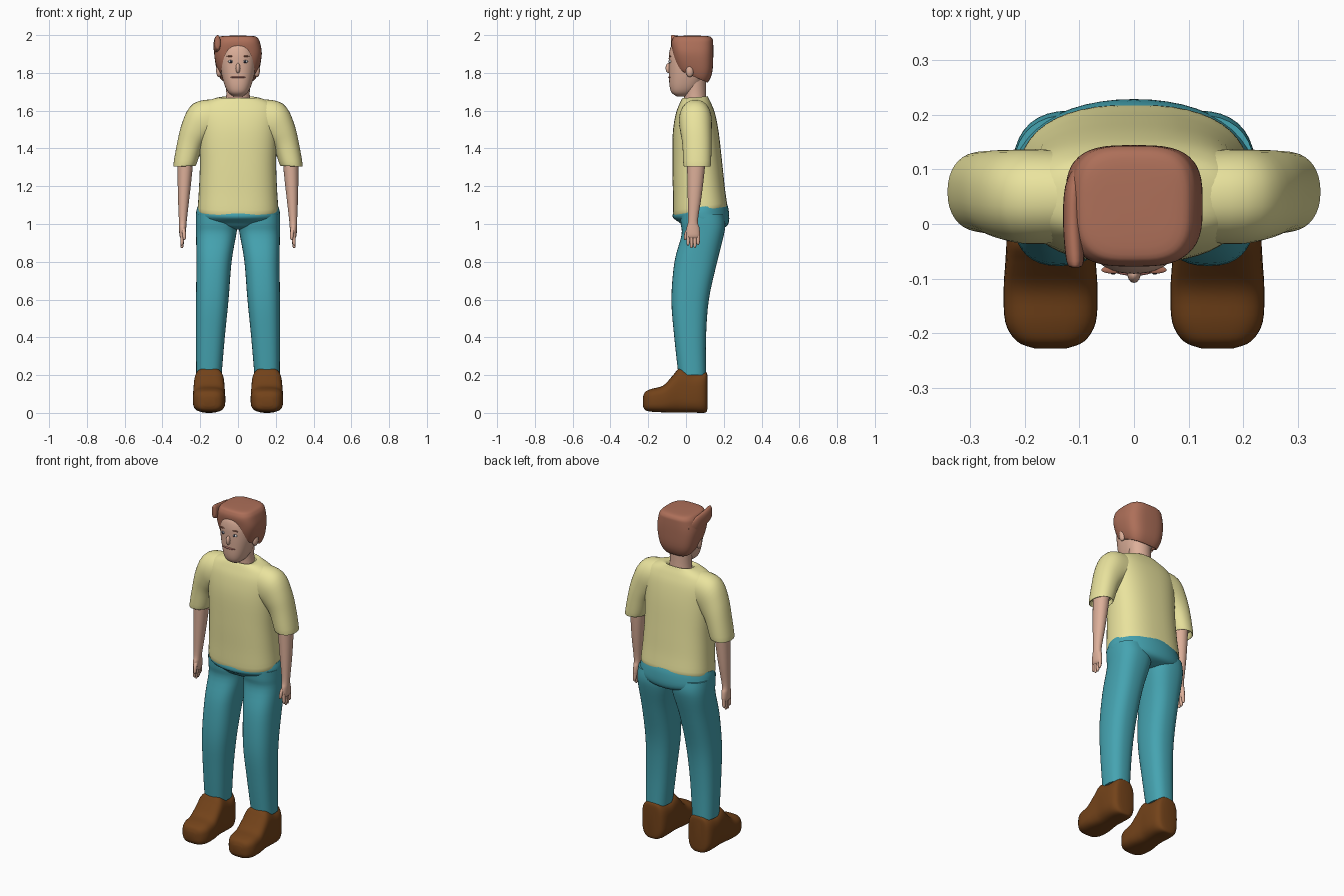
import bpy, bmesh, math
from math import cos, sin, pi
from mathutils import Vector


def material(name, rgb):
    m = bpy.data.materials.new(name)
    m.diffuse_color = (*rgb, 1)
    return m


SHIRT = material("yellow_cloth", (.82, .77, .34))
PANTS = material("teal_cloth", (.06, .37, .44))
SHOE = material("brown_leather", (.17, .055, .01))
HAIR = material("hair_brown", (.42, .16, .10))
SKIN = material("skin", (.72, .43, .32))
LIP = material("lip", (.55, .2, .17))
WHITE = material("eye_white", (.85, .85, .85))
DARK = material("dark", (.03, .03, .05))


def finish(name, bm, mat):
    bmesh.ops.recalc_face_normals(bm, faces=bm.faces)
    me = bpy.data.meshes.new(name)
    bm.to_mesh(me)
    bm.free()
    ob = bpy.data.objects.new(name, me)
    bpy.context.collection.objects.link(ob)
    me.materials.append(mat)
    bpy.ops.object.select_all(action='DESELECT')
    ob.select_set(True)
    bpy.context.view_layer.objects.active = ob
    bpy.ops.object.shade_smooth_by_angle(angle=math.radians(50))
    return ob


def loft(name, rings, mat, e=2.4, n=36, steps=4, side=1):
    """Rings (x, y, z, rx, ry, a, b): a turns the section about y, b about x (degrees)."""
    R = [tuple(r) + (0,) * (7 - len(r)) for r in rings]
    path = []
    for i in range(len(R) - 1):
        p0, p1, p2, p3 = R[max(i - 1, 0)], R[i], R[i + 1], R[min(i + 2, len(R) - 1)]
        for k in range(steps):
            t = k / steps
            path.append([.5 * (2 * q + (r - p) * t + (2 * p - 5 * q + 4 * r - s) * t * t
                               + (3 * q - p - 3 * r + s) * t ** 3)
                         for p, q, r, s in zip(p0, p1, p2, p3)])
    path.append(R[-1])
    bm = bmesh.new()
    loops = []
    for x, y, z, rx, ry, a, b in path:
        a, b = math.radians(a), math.radians(b)
        u = Vector((cos(a), 0, sin(a))) * max(rx, .001)
        v = Vector((0, cos(b), sin(b))) * max(ry, .001)
        loop = []
        for k in range(n):
            c, s = cos(2 * pi * k / n), sin(2 * pi * k / n)
            p = (Vector((x, y, z)) + u * math.copysign(abs(c) ** (2 / e), c)
                 + v * math.copysign(abs(s) ** (2 / e), s))
            loop.append(bm.verts.new((p.x * side, p.y, p.z)))
        loops.append(loop)
    for A, B in zip(loops, loops[1:]):
        for k in range(n):
            j = (k + 1) % n
            bm.faces.new((A[k], A[j], B[j], B[k]))
    bm.faces.new(loops[0])
    bm.faces.new(loops[-1])
    return finish(name, bm, mat)


def ball(name, loc, size, mat):
    bm = bmesh.new()
    bmesh.ops.create_uvsphere(bm, u_segments=20, v_segments=12, radius=1)
    bmesh.ops.scale(bm, vec=size, verts=bm.verts)
    bmesh.ops.translate(bm, vec=loc, verts=bm.verts)
    return finish(name, bm, mat)


# shirt body, hem rising to the back
loft("shirt_body", [
    (0, .075, 1.085, .20, .135, 0, 9),
    (0, .075, 1.075, .213, .145, 0, 9),
    (0, .068, 1.18, .207, .138, 0, 5),
    (0, .06, 1.32, .202, .132),
    (0, .052, 1.48, .207, .122),
    (0, .05, 1.58, .21, .105),
    (0, .05, 1.635, .185, .085),
    (0, .05, 1.665, .125, .07),
    (0, .05, 1.67, .085, .064, 0, 6),
    (0, .05, 1.655, .068, .058, 0, 6)], SHIRT, e=2.5, n=48)

# waist and seat
loft("trouser_seat", [
    (0, .075, 1.09, .215, .142, 0, 9),
    (0, .078, 1.055, .222, .149, 0, 8),
    (0, .098, 1.01, .215, .13, 0, 2),
    (0, .10, .985, .15, .11),
    (0, .10, .97, .05, .06)], PANTS, e=2.1, n=48)

for s, tag in ((1, "left"), (-1, "right")):
    # sleeve
    loft(tag + "_sleeve", [
        (.13, .05, 1.55, .11, .085, 90),
        (.19, .05, 1.54, .108, .087, 65),
        (.225, .053, 1.49, .085, .083, 35),
        (.255, .058, 1.42, .068, .077, 15),
        (.281, .059, 1.315, .061, .073, -1),
        (.280, .059, 1.312, .054, .066, -1),
        (.278, .059, 1.335, .05, .062)], SHIRT, e=2.2, side=s)
    # trouser leg
    loft(tag + "_trouser_leg", [
        (.112, .085, 1.05, .11, .115),
        (.112, .09, 1.0, .111, .118),
        (.116, .088, .94, .106, .112),
        (.127, .052, .8, .093, .113),
        (.136, .022, .6, .086, .099),
        (.146, .022, .4, .076, .084),
        (.154, .033, .2, .067, .073)], PANTS, e=2.5, side=s)
    # shoe, lofted heel to toe
    loft(tag + "_shoe", [
        (.153, .113, .11, .03, .09, 0, 90),
        (.153, .106, .11, .06, .107, 0, 90),
        (.153, .08, .107, .077, .107, 0, 90),
        (.153, .03, .107, .082, .105, 0, 90),
        (.153, -.03, .12, .081, .118, 0, 90),
        (.153, -.07, .10, .083, .098, 0, 90),
        (.153, -.12, .074, .086, .071, 0, 90),
        (.153, -.18, .067, .083, .061, 0, 90),
        (.153, -.215, .063, .062, .049, 0, 90),
        (.153, -.228, .06, .03, .025, 0, 90)], SHOE, e=3.2, side=s)
    # bare arm, palm, fingers and thumb
    loft(tag + "_arm", [
        (.277, .055, 1.4, .042, .05),
        (.28, .053, 1.3, .04, .047),
        (.287, .046, 1.15, .031, .037),
        (.292, .037, 1.02, .021, .026),
        (.293, .037, .98, .019, .034),
        (.294, .038, .94, .016, .036),
        (.294, .038, .925, .01, .03)], SKIN, e=2.1, n=24, side=s)
    for i, (y, tip) in enumerate(((.011, .885), (.029, .872), (.047, .874), (.064, .888))):
        loft(f"{tag}_finger_{i + 1}", [
            (.294, y, .945, .01, .0095), (.295, y, .915, .01, .0095),
            (.297, y, tip + .01, .008, .008), (.297, y, tip, .003, .003)],
            SKIN, e=2, n=12, side=s)
    loft(tag + "_thumb", [
        (.291, .022, .985, .011, .012), (.286, .004, .955, .01, .011),
        (.284, -.003, .925, .008, .008), (.284, -.003, .915, .003, .003)],
        SKIN, e=2, n=12, side=s)
    # ear, eye and brow
    ball(tag + "_ear", (.1 * s, .02, 1.812), (.016, .021, .035), SKIN)
    ball(tag + "_eye", (.038 * s, -.083, 1.86), (.014, .008, .008), WHITE)
    ball(tag + "_pupil", (.038 * s, -.088, 1.86), (.006, .005, .0075), DARK)
    ball(tag + "_brow", (.04 * s, -.084, 1.888), (.02, .007, .0035), HAIR)

# neck and head
loft("neck", [(0, .05, 1.63, .066, .06), (0, .048, 1.69, .062, .058),
              (0, .045, 1.77, .066, .06)], SKIN, e=2)
loft("head", [
    (0, -.02, 1.676, .025, .03),
    (0, -.018, 1.695, .05, .058),
    (0, -.005, 1.73, .069, .082),
    (0, .01, 1.79, .087, .1),
    (0, .02, 1.85, .097, .111),
    (0, .02, 1.90, .095, .11),
    (0, .02, 1.945, .08, .097),
    (0, .02, 1.975, .05, .06)], SKIN, e=2.35)
ball("nose", (0, -.092, 1.825), (.012, .016, .027), SKIN)
ball("mouth", (0, -.083, 1.777), (.04, .012, .006), LIP)

# hair cap with a swept ridge along one side
loft("hair", [
    (0, .04, 1.80, .08, .07, 0, -24),
    (0, .032, 1.785, .094, .09, 0, -24),
    (0, .037, 1.83, .114, .106, 0, -18),
    (0, .036, 1.90, .126, .109, 0, -6),
    (0, .033, 1.955, .118, .111),
    (0, .034, 1.98, .108, .106),
    (0, .032, 1.994, .088, .088),
    (0, .032, 1.997, .03, .03)], HAIR, e=3.2, n=48)
loft("hair_ridge", [
    (-.108, -.08, 1.965, .006, .03, 0, 90),
    (-.108, -.068, 1.96, .016, .04, 0, 90),
    (-.112, 0, 1.945, .018, .045, 0, 90),
    (-.11, .07, 1.935, .016, .045, 0, 90),
    (-.095, .12, 1.92, .008, .03, 0, 90)], HAIR, e=2.2, n=20)
